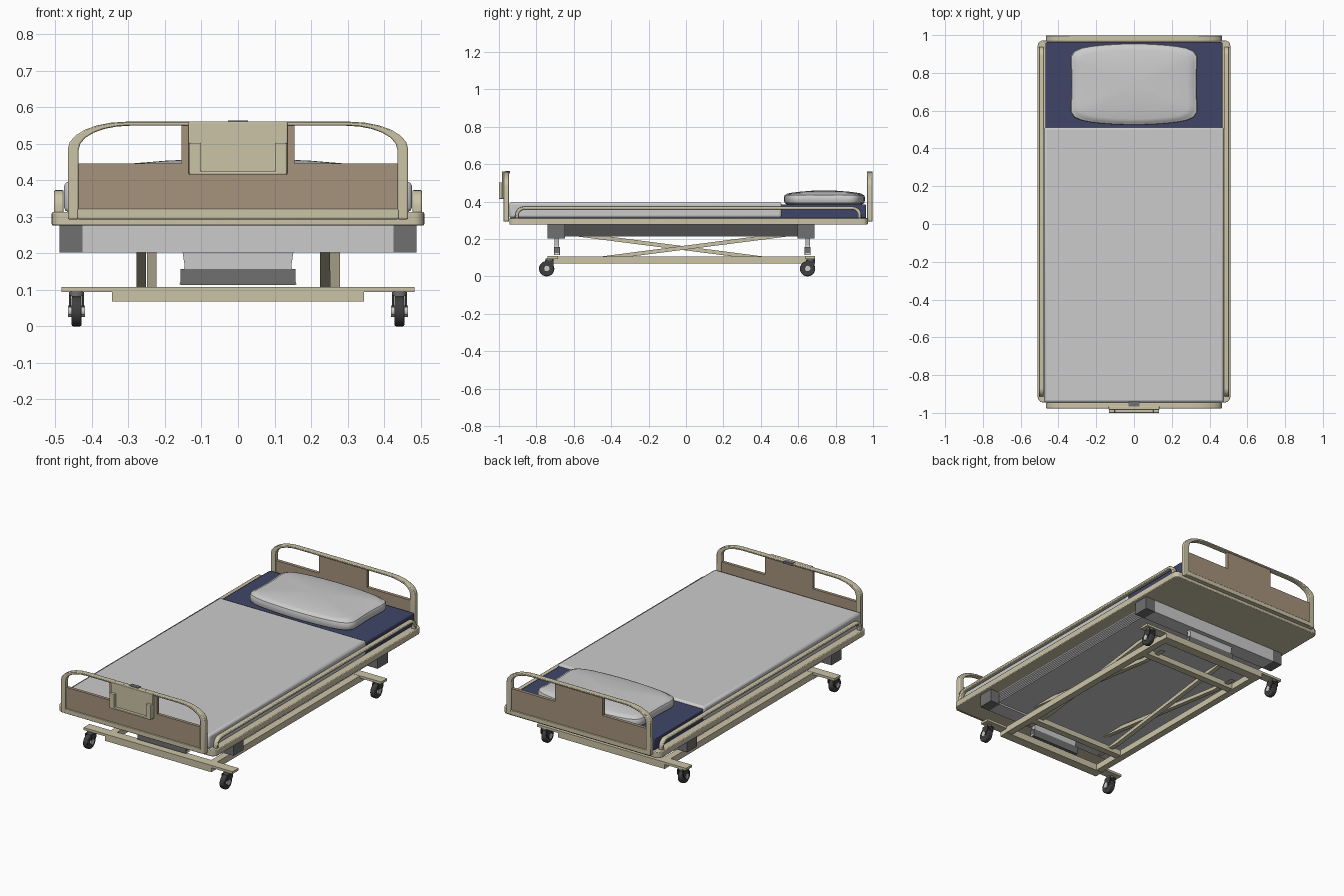
import bpy, bmesh, math

if "Cube" in bpy.data.objects:
    bpy.data.objects.remove(bpy.data.objects["Cube"])

def material(name, r, g, b):
    m = bpy.data.materials.new(name)
    m.diffuse_color = (r, g, b, 1)
    m.use_nodes = True
    m.node_tree.nodes["Principled BSDF"].inputs["Base Color"].default_value = m.diffuse_color
    return m

CREAM = material("cream", 0.60, 0.55, 0.39)
TAN = material("tan", 0.38, 0.29, 0.20)
BLUE = material("navy", 0.05, 0.06, 0.14)
DARK = material("dark_grey", 0.16, 0.16, 0.16)
BLACK = material("rubber", 0.05, 0.05, 0.05)

def make(name, verts, faces, mat=None, bevel=0, smooth=False):
    mesh = bpy.data.meshes.new(name)
    mesh.from_pydata(verts, [], faces)
    bm = bmesh.new()
    bm.from_mesh(mesh)
    bmesh.ops.recalc_face_normals(bm, faces=bm.faces)
    bm.to_mesh(mesh)
    bm.free()
    ob = bpy.data.objects.new(name, mesh)
    bpy.context.collection.objects.link(ob)
    if mat:
        mesh.materials.append(mat)
    if bevel:
        mod = ob.modifiers.new("bevel", 'BEVEL')
        mod.width, mod.segments = bevel, 2
        mod.limit_method, mod.angle_limit = 'ANGLE', math.radians(50)
    if smooth:
        bpy.ops.object.select_all(action='DESELECT')
        ob.select_set(True)
        bpy.context.view_layer.objects.active = ob
        bpy.ops.object.shade_smooth_by_angle(angle=math.radians(40))
    return ob

def place(axis, u, v, w):
    # (u, v) is the outline plane, w the extrusion axis
    return {'x': (w, u, v), 'y': (u, w, v), 'z': (u, v, w)}[axis]

def prism(name, pts, axis, lo, hi, mat=None, bevel=0, smooth=False):
    n = len(pts)
    verts = [place(axis, u, v, w) for w in (lo, hi) for u, v in pts]
    faces = [list(range(n)), list(range(n, 2 * n))]
    faces += [[i, (i + 1) % n, n + (i + 1) % n, n + i] for i in range(n)]
    return make(name, verts, faces, mat, bevel, smooth)

def band(name, outer, inner, axis, lo, hi, mat, bevel=0):
    # open hoop: a strip between two equally long paths, given thickness
    n = len(outer)
    rings = [(outer, lo), (inner, lo), (inner, hi), (outer, hi)]
    verts = [place(axis, u, v, w) for path, w in rings for u, v in path]
    faces = [[k * n + i, k * n + i + 1, (k + 1) % 4 * n + i + 1, (k + 1) % 4 * n + i]
             for k in range(4) for i in range(n - 1)]
    faces += [[k * n + e for k in range(4)] for e in (0, n - 1)]
    return make(name, verts, faces, mat, bevel, True)

def box(name, x, y, z, mat=None, bevel=0):
    return prism(name, [(x[0], y[0]), (x[1], y[0]), (x[1], y[1]), (x[0], y[1])],
                 'z', z[0], z[1], mat, bevel, bevel > 0)

def circle(u, v, r, n=24):
    return [(u + r * math.cos(2 * math.pi * i / n), v + r * math.sin(2 * math.pi * i / n))
            for i in range(n)]

def hoop(c, half, bottom, top, ru, rv, n=6):
    # upside-down U with elliptical corners
    right = [(half, bottom)] + [(half - ru + ru * math.cos(a), top - rv + rv * math.sin(a))
                                for a in (math.pi / 2 * i / n for i in range(n + 1))]
    return [(c + u, v) for u, v in right] + [(c - u, v) for u, v in reversed(right)]

def rounded(x, y0, y1, r, n=5):
    out = []
    for k, (cx, cy) in enumerate([(x - r, y1 - r), (r - x, y1 - r), (r - x, y0 + r), (x - r, y0 + r)]):
        for i in range(n + 1):
            a = math.pi / 2 * (k + i / n)
            out.append((cx + r * math.cos(a), cy + r * math.sin(a)))
    return out

# Platform and mattress
prism("bed_platform", rounded(0.51, -0.945, 0.972, 0.03), 'z', 0.276, 0.313, CREAM, 0.004, True)
box("mattress", (-0.468, 0.468), (-0.94, 0.963), (0.31, 0.384), BLUE, 0.006)
box("blanket", (-0.476, 0.476), (-0.945, 0.512), (0.313, 0.396), None, 0.012)

# Pillow: soft outline stacked in scaled rings
def pillow_outline(s, n=64):
    pts = []
    for i in range(n):
        a = 2 * math.pi * i / n
        c, d = math.cos(a), math.sin(a)
        k = 1 / (abs(c) ** 9 + abs(d) ** 9) ** (1 / 9)
        u, v = c * k, d * k
        pts.append((u * (0.332 + 0.013 * v * v) * s, 0.74 + v * (0.216 - 0.03 * u * u) * s))
    return pts

layers = [(0.5, 0.384), (0.93, 0.385), (0.985, 0.392), (1, 0.405), (1, 0.424), (0.985, 0.434),
          (0.95, 0.437), (0.935, 0.441), (0.85, 0.446), (0.6, 0.453), (0.3, 0.458), (0.1, 0.459)]
N = 64
pv = [(u, v, z) for s, z in layers for u, v in pillow_outline(s)]
pf = [[k * N + i, k * N + (i + 1) % N, (k + 1) * N + (i + 1) % N, (k + 1) * N + i]
      for k in range(len(layers) - 1) for i in range(N)]
pf += [list(range(N)), list(range(len(pv) - N, len(pv)))]
make("pillow", pv, pf, None, 0, True)

# Head and foot boards
for name, y0, y1 in (("footboard", -0.976, -0.946), ("headboard", 0.967, 0.998)):
    band(name + "_hoop", hoop(0, 0.466, 0.293, 0.56, 0.16, 0.075),
         hoop(0, 0.436, 0.293, 0.549, 0.14, 0.065), 'y', y0, y1, CREAM, 0.004)
    box(name + "_bottom_rail", (-0.44, 0.44), (y0, y1), (0.293, 0.321), CREAM, 0.003)
    prism(name + "_panel", [(-0.44, 0.315), (0.44, 0.315), (0.44, 0.445), (0.155, 0.445),
                            (0.155, 0.553), (-0.155, 0.553), (-0.155, 0.445), (-0.44, 0.445)],
          'y', y0 + 0.006, y1 - 0.006, TAN)

# Control holder on the footboard
box("control_plate", (-0.135, 0.135), (-0.984, -0.965), (0.415, 0.561), CREAM, 0.003)
prism("control_cradle", [(-0.133, 0.415), (0.133, 0.415), (0.133, 0.502), (0.102, 0.502),
                         (0.102, 0.424), (-0.102, 0.424), (-0.102, 0.502), (-0.133, 0.502)],
      'y', -1.0, -0.98, CREAM, 0.003)
box("control_clip", (-0.028, 0.028), (-0.965, -0.94), (0.55, 0.563), DARK)

# Side rails
for s in (-1, 1):
    band("side_rail", hoop(0.012, 0.925, 0.31, 0.373, 0.045, 0.045),
         hoop(0.012, 0.908, 0.31, 0.357, 0.032, 0.032), 'x', s * 0.477, s * 0.504, CREAM, 0.005)

# Under-bed cross beams with end caps, and flared support plates
for y0, y1, py in ((-0.74, -0.648, -0.69), (0.595, 0.688, 0.65)):
    box("cross_beam", (-0.426, 0.426), (y0, y1), (0.202, 0.277))
    for s in (-1, 1):
        box("beam_end_cap", sorted((s * 0.426, s * 0.489)), (y0, y1), (0.202, 0.277), DARK)
    prism("support_plate", [(-0.152, 0.205), (-0.146, 0.165), (-0.16, 0.115),
                            (0.16, 0.115), (0.146, 0.165), (0.152, 0.205)], 'y', py - 0.012, py + 0.012)
    box("support_foot", (-0.157, 0.157), (py - 0.016, py + 0.016), (0.113, 0.157), DARK)

# Ribbed bellows housing between the beams
ribs = 6
edge = [(0.425 if i % 2 else 0.434, 0.212 + 0.065 * i / (2 * ribs)) for i in range(2 * ribs + 1)]
prism("bellows_housing", edge + [(-x, z) for x, z in reversed(edge)], 'y', -0.65, 0.597)

# Scissor lift arms
for s, xs in ((-1, (-0.265, 0.238)), (1, (-0.236, 0.266))):
    for x in xs:
        prism("scissor_arm", [(-0.02 + s * u, z) for u, z in
                              ((-0.56, 0.09), (-0.40, 0.09), (0.60, 0.218), (0.43, 0.218))],
              'x', x - 0.0135, x + 0.0135, CREAM)

# Base frame
for s in (-1, 1):
    box("base_side_rail", sorted((s * 0.305, s * 0.345)), (-0.735, 0.685), (0.07, 0.107), CREAM)
for y0, y1 in ((-0.74, -0.685), (0.635, 0.69)):
    box("base_end_plate", (-0.483, 0.483), (y0, y1), (0.094, 0.108), CREAM)
    box("base_end_bar", (-0.345, 0.345), (y0, y1), (0.068, 0.096), CREAM)
for y in (-0.50, 0.46):
    box("base_cross_bar", (-0.31, 0.31), (y - 0.02, y + 0.02), (0.072, 0.105), CREAM)

# Casters
for x in (-0.442, 0.442):
    for y in (-0.745, 0.65):
        prism("caster_wheel", circle(y, 0.041, 0.041), 'x', x - 0.014, x + 0.014, BLACK, 0.005, True)
        prism("caster_hub", circle(y, 0.041, 0.016, 16), 'x', x - 0.023, x + 0.023, None, 0, True)
        for s in (-1, 1):
            prism("caster_fork", [(y - 0.014, 0.032), (y + 0.012, 0.03), (y + 0.036, 0.06),
                                  (y + 0.036, 0.086), (y - 0.008, 0.086)],
                  'x', x + s * 0.015, x + s * 0.021, BLACK)
        prism("caster_stem", circle(x, y + 0.016, 0.021, 16), 'z', 0.082, 0.095, DARK, 0, True)
